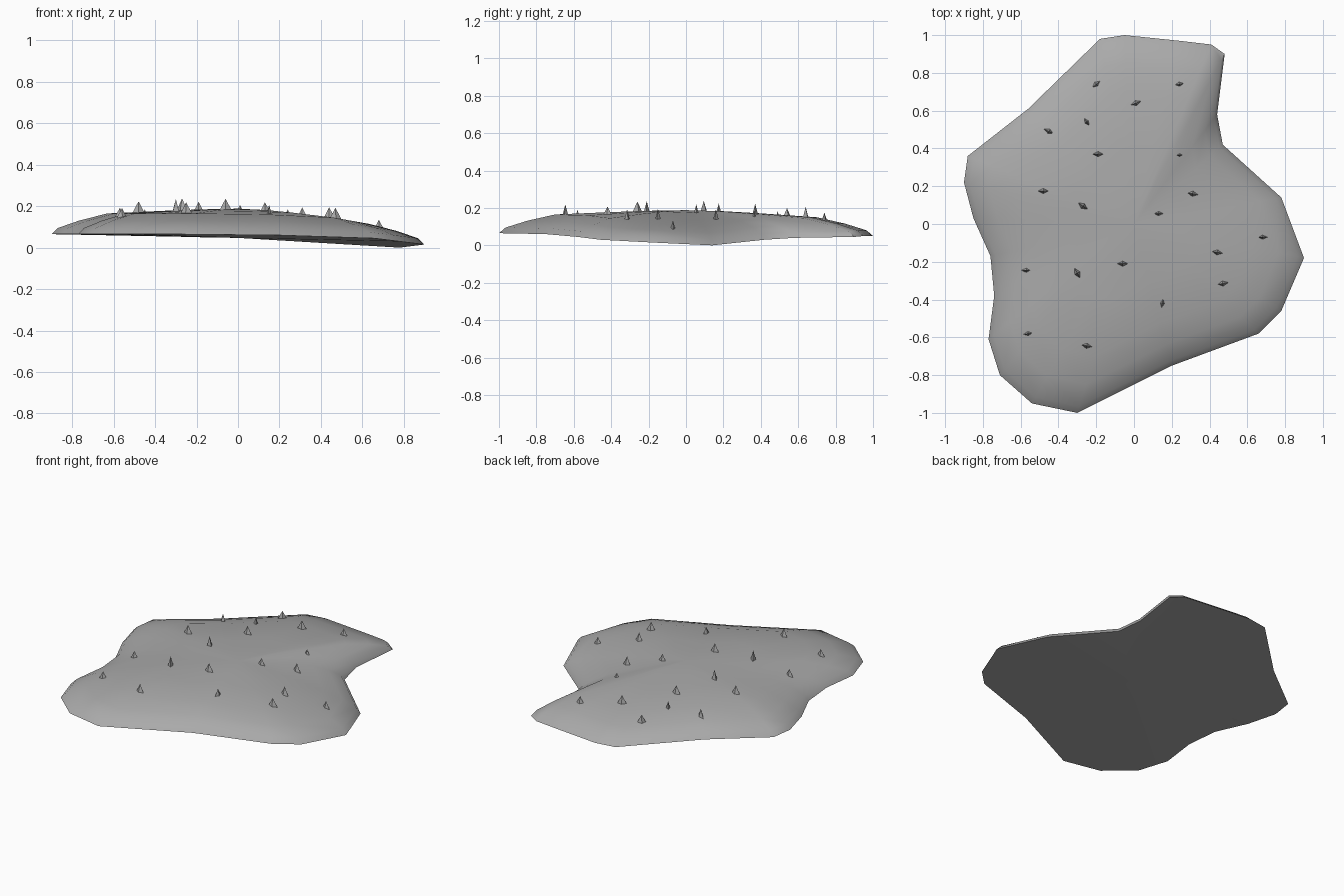
import bpy
import bmesh
import math
from mathutils import Vector
from mathutils.bvhtree import BVHTree

cube = bpy.data.objects.get("Cube")
if cube:
    bpy.data.objects.remove(cube)

GREY = (0.4, 0.4, 0.4, 1.0)
stone = bpy.data.materials.new("stone grey")
stone.use_nodes = True
stone.diffuse_color = GREY
stone.node_tree.nodes["Principled BSDF"].inputs["Base Color"].default_value = GREY


def make_object(name, bm):
    bmesh.ops.recalc_face_normals(bm, faces=bm.faces[:])
    mesh = bpy.data.meshes.new(name)
    bm.to_mesh(mesh)
    bm.free()
    mesh.materials.append(stone)
    obj = bpy.data.objects.new(name, mesh)
    bpy.context.collection.objects.link(obj)
    return obj


# Irregular rim of the ground patch: x, y, z
rim = [Vector(p) for p in (
    (-.18, .98, .05), (-.05, 1, .05), (.24, .97, .05), (.41, .95, .05),
    (.48, .9, .045), (.44, .58, .04), (.47, .42, .03), (.78, .14, 0),
    (.9, -.18, .015), (.78, -.46, .03), (.66, -.58, .045), (.2, -.75, .06),
    (-.3, -1, .065), (-.54, -.95, .065), (-.71, -.8, .065), (-.77, -.61, .065),
    (-.74, -.38, .065), (-.76, -.17, .065), (-.85, .03, .065), (-.9, .22, .065),
    (-.88, .36, .065), (-.56, .61, .06))]
TOP = 0.188

# Ground patch: shrinking rings rising to a shallow dome
bm = bmesh.new()
rings = []
for scale, rise, blend in ((1, 0, 0), (.965, .03, 0), (.85, .066, 0),
                           (.7, .1, 0), (.4, .1, .55), (.2, .1, .85)):
    ring = []
    for p in rim:
        z = p.z + rise
        ring.append(bm.verts.new((p.x * scale, p.y * scale, z + (TOP - z) * blend)))
    rings.append(ring)
count = len(rim)
for low, high in zip(rings, rings[1:]):
    for i in range(count):
        j = (i + 1) % count
        bm.faces.new((low[i], low[j], high[j], high[i]))
peak = bm.verts.new((0, 0, TOP))
under = bm.verts.new((0, 0, .047))
for i in range(count):
    j = (i + 1) % count
    bm.faces.new((rings[-1][i], rings[-1][j], peak))
    bm.faces.new((rings[0][j], rings[0][i], under))
surface = BVHTree.FromBMesh(bm)
ground = make_object("ground_patch", bm)
bpy.ops.object.select_all(action="DESELECT")
ground.select_set(True)
bpy.context.view_layer.objects.active = ground
bpy.ops.object.shade_smooth_by_angle(angle=math.radians(50))

# Small pointed stones: x, y, turn in degrees, size
spikes = (
    (-.2, .74, 40, 1), (.24, .74, 10, .9), (.01, .64, 20, 1.1), (-.45, .49, -25, 1),
    (-.25, .54, -55, .9), (-.19, .37, 0, 1.1), (.24, .365, 0, .6), (-.48, .175, 0, 1.1),
    (.31, .16, -10, 1.1), (-.27, .095, -35, 1.2), (.13, .055, 0, .9), (.68, -.07, 0, .9),
    (.44, -.15, -10, 1.1), (-.06, -.21, 0, 1.1), (-.57, -.245, 0, .9), (-.3, -.26, -60, 1.2),
    (.47, -.315, 10, 1.1), (.15, -.42, 80, .9), (-.56, -.58, 10, .9), (-.25, -.645, -10, 1.1))
for number, (x, y, turn, size) in enumerate(spikes, 1):
    z = surface.ray_cast(Vector((x, y, 1)), Vector((0, 0, -1)))[0].z
    bm = bmesh.new()
    bmesh.ops.create_cone(bm, cap_ends=True, segments=4, radius1=1, radius2=0, depth=1)
    bmesh.ops.remove_doubles(bm, verts=bm.verts[:], dist=.001)
    bmesh.ops.scale(bm, vec=(.029 * size, .015 * size, .055 * size), verts=bm.verts[:])
    spike = make_object(f"spike_{number:02d}", bm)
    spike.location = (x, y, z + .0195 * size)
    spike.rotation_euler.z = math.radians(turn)
